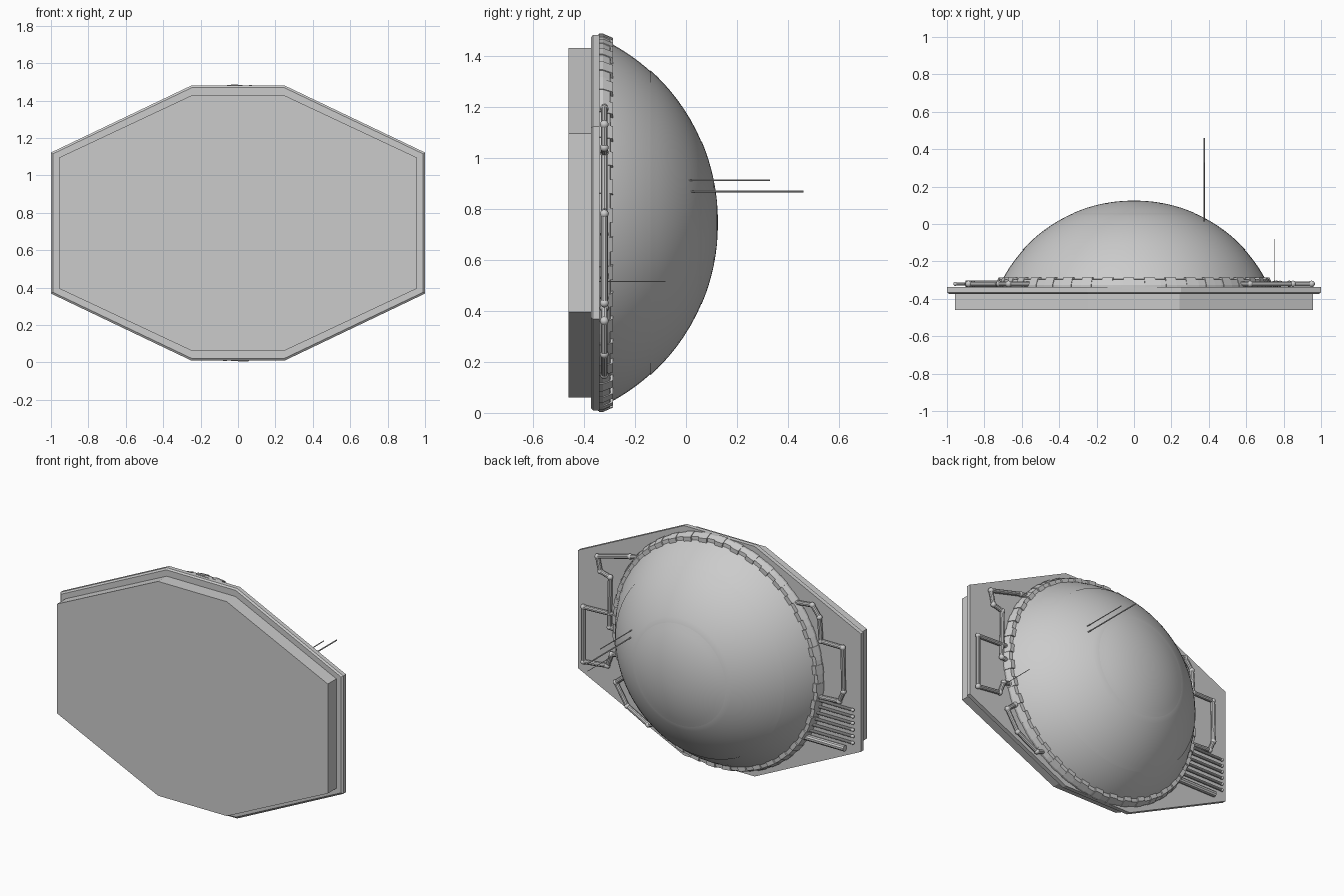
import bpy, bmesh, math
from mathutils import Vector

if "Cube" in bpy.data.objects:
    bpy.data.objects.remove(bpy.data.objects["Cube"])

CZ = 0.745   # height of the disc centre


def finish(name, bm, smooth=False):
    bmesh.ops.recalc_face_normals(bm, faces=bm.faces)
    me = bpy.data.meshes.new(name)
    bm.to_mesh(me)
    bm.free()
    ob = bpy.data.objects.new(name, me)
    bpy.context.collection.objects.link(ob)
    if smooth:
        bpy.ops.object.select_all(action='DESELECT')
        ob.select_set(True)
        bpy.context.view_layer.objects.active = ob
        bpy.ops.object.shade_smooth_by_angle(angle=math.radians(35))
    return ob


def loft(bm, loops):
    rings = [[bm.verts.new(p) for p in lp] for lp in loops]
    n = len(rings[0])
    for a, b in zip(rings, rings[1:]):
        for i in range(n):
            bm.faces.new((a[i], a[(i + 1) % n], b[(i + 1) % n], b[i]))
    bm.faces.new(rings[0])
    bm.faces.new(rings[-1])


def octagon(wx, sx, hz, sz, y):
    pts = [(wx, -sz), (wx, sz), (sx, hz), (-sx, hz), (-wx, sz), (-wx, -sz), (-sx, -hz), (sx, -hz)]
    return [(x, y, CZ + z) for x, z in pts]


def circle(r, y, n=64):
    return [(r * math.cos(2 * math.pi * i / n), y, CZ + r * math.sin(2 * math.pi * i / n)) for i in range(n)]


def tube(name, pts, r, joints=True):
    # straight runs with a rounded elbow at each corner
    bm = bmesh.new()
    pts = [Vector(p) for p in pts]
    for a, b in zip(pts, pts[1:]):
        d = b - a
        m = d.to_track_quat('Z', 'Y').to_matrix().to_4x4()
        m.translation = (a + b) / 2
        bmesh.ops.create_cone(bm, cap_ends=True, segments=10, radius1=r, radius2=r, depth=d.length, matrix=m)
    if joints:
        for p in pts:
            ball = bmesh.ops.create_icosphere(bm, subdivisions=2, radius=r * 1.25)
            bmesh.ops.translate(bm, verts=ball['verts'], vec=p)
    return finish(name, bm, True)


# Octagonal back plate and front screen block
bm = bmesh.new()
loft(bm, [octagon(0.99, 0.245, 0.725, 0.37, -0.373), octagon(1.0, 0.25, 0.735, 0.377, -0.365),
          octagon(1.0, 0.25, 0.735, 0.377, -0.338)])
finish("back_plate", bm)
bm = bmesh.new()
loft(bm, [octagon(0.957, 0.243, 0.685, 0.35, -0.46), octagon(0.957, 0.243, 0.685, 0.35, -0.36)])
finish("front_screen", bm)

# Spherical dome in three overlapping shells
R, TOP = 0.798, 0.125
for k, (y0, y1, lift) in enumerate([(-0.34, -0.13, 0), (-0.14, 0.07, 0.004), (0.06, TOP, 0.007)]):
    bm = bmesh.new()
    loops, steps = [], 8
    for i in range(steps + 1):
        y = y0 + (y1 - y0) * (1 - (1 - i / steps) ** 2 if k == 2 else i / steps)
        h = TOP - y
        r = math.sqrt(max(2 * R * h - h * h, 0)) + lift
        loops.append(circle(max(r, 0.006), y))
    loft(bm, loops)
    finish(f"dome_shell_{k + 1}", bm, True)

# Rim around the dome with alternating blocks
bm = bmesh.new()
loft(bm, [circle(0.738, -0.345), circle(0.738, -0.325), circle(0.725, -0.297), circle(0.69, -0.294)])
finish("dome_rim", bm)
bm = bmesh.new()
N = 40
for i in range(N):
    a0, a1 = (2 * math.pi * (i + f) / N for f in (0.0, 0.5))
    loops = []
    for y, ro in ((-0.34, 0.741), (-0.325, 0.741), (-0.286, 0.724)):
        loops.append([(r * math.cos(a), y, CZ + r * math.sin(a))
                      for r, a in ((0.685, a0), (ro, a0), (ro, a1), (0.685, a1))])
    loft(bm, loops)
finish("rim_blocks", bm)

# Pipes lying on the back plate
Y = -0.32
runs = {
    "upper_right_pipe": [(0.55, 1.2), (0.62, 1.19), (0.85, 1.13), (0.83, 1.04), (0.76, 1.02), (0.765, 0.70), (0.70, 0.69)],
    "lower_right_pipe": [(0.70, 0.79), (0.95, 0.78), (0.95, 0.43), (0.78, 0.45), (0.75, 0.53), (0.70, 0.54)],
    "bottom_right_pipe": [(0.66, 0.41), (0.72, 0.36), (0.64, 0.23), (0.49, 0.15), (0.43, 0.17)],
    "upper_left_pipe": [(-0.54, 1.21), (-0.67, 1.225), (-0.72, 1.16), (-0.73, 1.01), (-0.885, 1.01),
                        (-0.89, 0.73), (-0.86, 0.66), (-0.70, 0.65)],
}
for name, run in runs.items():
    tube(name, [(x, Y, z) for x, z in run], 0.014)

# Row of cooling bars with knob ends, and a thicker canister below
for i in range(6):
    z = 0.63 - 0.042 * i
    tube(f"cooling_bar_{i + 1}", [(-0.60, Y, z), (-0.955, Y, z)], 0.009)
tube("canister", [(-0.58, Y, 0.37), (-0.9, Y, 0.37)], 0.019, False)

# Antennas pointing backwards
for name, x, z, y0, y1, r in (("long_antenna", 0.375, 0.868, 0.0, 0.46, 0.004),
                              ("mid_antenna", 0.375, 0.912, 0.0, 0.33, 0.003),
                              ("short_antenna", 0.75, 0.515, -0.34, -0.08, 0.002)):
    tube(name, [(x, y0, z), (x, y1, z)], r, False)
